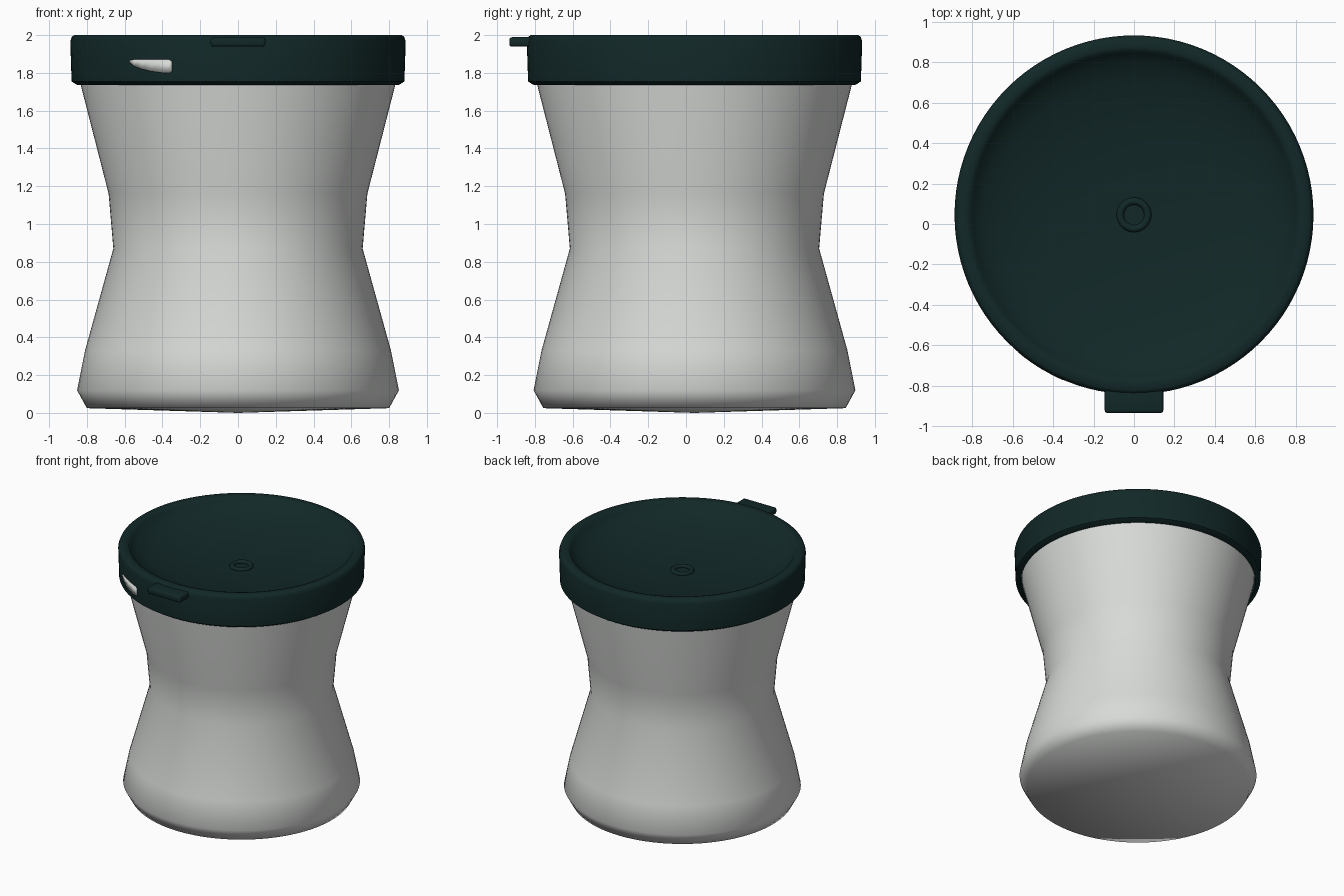
import bpy, bmesh, math

if "Cube" in bpy.data.objects:
    bpy.data.objects.remove(bpy.data.objects["Cube"])

CY = 0.045   # jar axis sits slightly behind the origin
SEG = 96


def mat(name, col):
    m = bpy.data.materials.new(name)
    m.diffuse_color = (*col, 1)
    m.use_nodes = True
    m.node_tree.nodes["Principled BSDF"].inputs["Base Color"].default_value = m.diffuse_color
    return m


WHITE = mat("warm white", (0.68, 0.70, 0.68))
TEAL = mat("dark teal", (0.006, 0.021, 0.021))


def finish(name, bm, material, angle=None):
    me = bpy.data.meshes.new(name)
    bm.to_mesh(me)
    bm.free()
    me.materials.append(material)
    ob = bpy.data.objects.new(name, me)
    bpy.context.collection.objects.link(ob)
    bpy.ops.object.select_all(action='DESELECT')
    ob.select_set(True)
    bpy.context.view_layer.objects.active = ob
    if angle is None:
        bpy.ops.object.shade_smooth()
    else:
        bpy.ops.object.shade_smooth_by_angle(angle=math.radians(angle))
    return ob


def lathe(name, profile, material, angle=None, closed=False, seg=SEG):
    """Spin a (radius, z) profile around the jar axis."""
    bm = bmesh.new()
    rings = [[bm.verts.new((r * math.cos(2 * math.pi * k / seg),
                            CY + r * math.sin(2 * math.pi * k / seg), z))
              for k in range(seg)] for r, z in profile]
    if closed:
        rings.append(rings[0])
    for a, b in zip(rings, rings[1:]):
        for k in range(seg):
            n = (k + 1) % seg
            bm.faces.new((a[k], a[n], b[n], b[k]))
    bmesh.ops.remove_doubles(bm, verts=bm.verts, dist=1e-5)
    bmesh.ops.recalc_face_normals(bm, faces=bm.faces)
    return finish(name, bm, material, angle)


# Waisted jar body: outer wall, hidden rim, inner wall and floor
lathe("jar_body", [
    (0, 0.0), (0.80, 0.025), (0.852, 0.12), (0.81, 0.33), (0.66, 0.87),
    (0.685, 1.16), (0.835, 1.745), (0.845, 1.93), (0.82, 1.93),
    (0.81, 1.745), (0.655, 1.16), (0.63, 0.87), (0.78, 0.33),
    (0.81, 0.12), (0.77, 0.06), (0, 0.05)], WHITE)

# Lid: chamfered skirt, narrow rim, dished top, hollow underside
lathe("lid", [
    (0, 1.82), (0.2, 1.825), (0.4, 1.842), (0.55, 1.868), (0.67, 1.902),
    (0.75, 1.938), (0.80, 1.975), (0.812, 1.995), (0.83, 2.0), (0.868, 2.0),
    (0.88, 1.99), (0.888, 1.968), (0.881, 1.755), (0.85, 1.735),
    (0.842, 1.735), (0.86, 1.80), (0.86, 1.95), (0.80, 1.95), (0.75, 1.915),
    (0.67, 1.88), (0.55, 1.845), (0.4, 1.82), (0.2, 1.803), (0, 1.80)],
    TEAL, 50)

# Small raised ring in the middle of the dish
ring = [(0.068 + 0.018 * math.cos(t * math.pi / 6),
         1.826 + 0.016 * math.sin(t * math.pi / 6)) for t in range(12)]
lathe("centre_ring", ring, TEAL, closed=True, seg=48)

# Pull tab at the front
bm = bmesh.new()
bmesh.ops.create_cube(bm, size=1)
for v in bm.verts:
    v.co.x *= 0.29
    v.co.y = -0.865 + v.co.y * 0.14
    v.co.z = 1.964 + v.co.z * 0.05
bmesh.ops.bevel(bm, geom=bm.edges[:], offset=0.014, segments=3,
                profile=0.5, affect='EDGES')
finish("pull_tab", bm, TEAL, 40)

# Thread lug of the jar showing through the lid skirt
bm = bmesh.new()
R = 0.890
cols = []
for x, lo, hi in [(-0.575, 1.855, 1.866), (-0.55, 1.835, 1.87),
                  (-0.51, 1.82, 1.871), (-0.46, 1.808, 1.872),
                  (-0.40, 1.80, 1.872), (-0.365, 1.80, 1.87),
                  (-0.352, 1.81, 1.86)]:
    y = CY - math.sqrt(R * R - x * x)
    cols.append((bm.verts.new((x, y, lo)), bm.verts.new((x, y, hi))))
for a, b in zip(cols, cols[1:]):
    bm.faces.new((a[0], b[0], b[1], a[1]))
lug = finish("thread_lug", bm, WHITE, 40)
mod = lug.modifiers.new("thickness", 'SOLIDIFY')
mod.thickness = 0.009
mod.offset = -1
